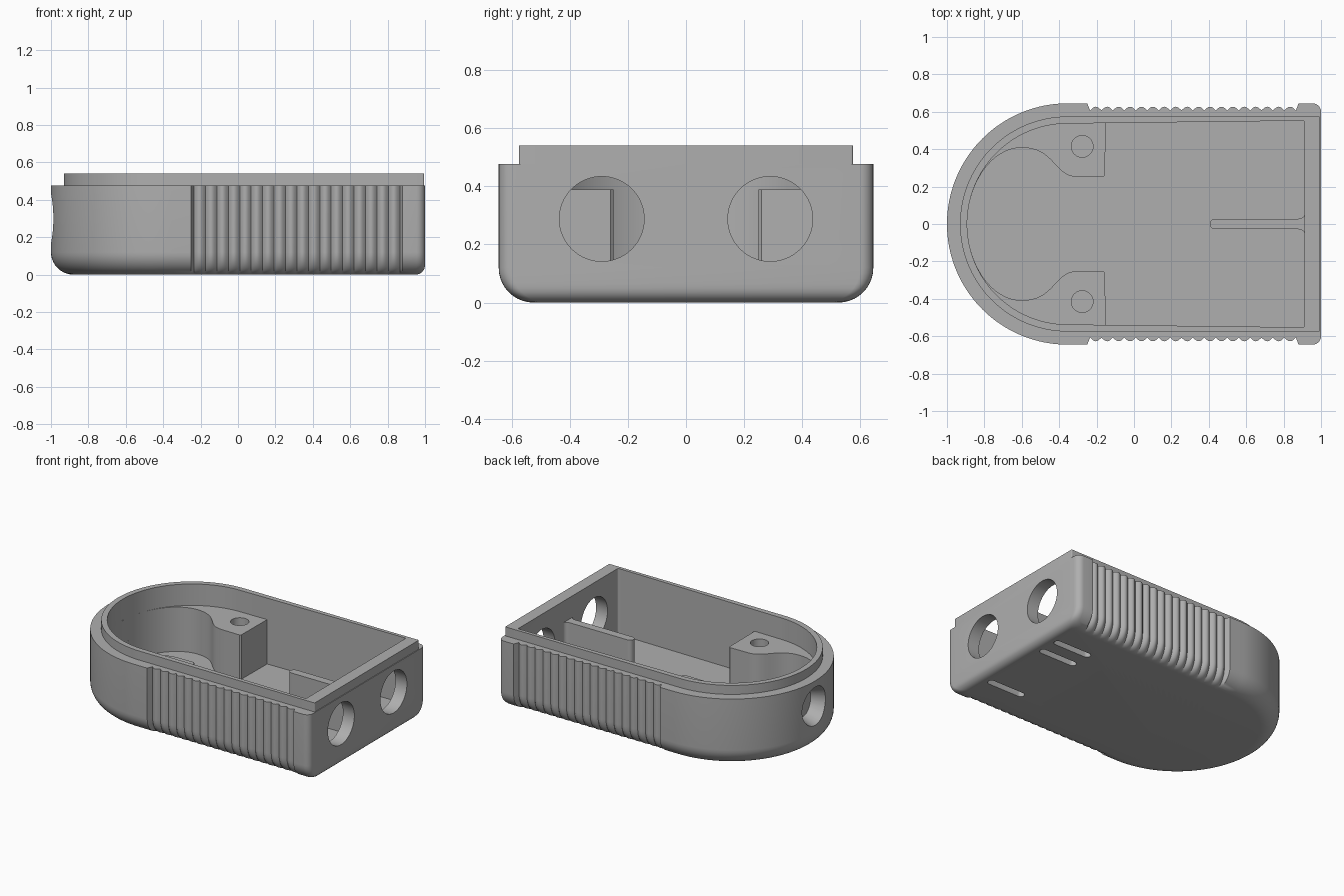
import bpy, bmesh, math
from mathutils import Vector, Matrix
from mathutils.geometry import interpolate_bezier

if "Cube" in bpy.data.objects:
    bpy.data.objects.remove(bpy.data.objects["Cube"])

grey = bpy.data.materials.new("plain grey plastic")
grey.use_nodes = True
colour = (0.43, 0.43, 0.43, 1)
grey.diffuse_color = colour
grey.node_tree.nodes["Principled BSDF"].inputs["Base Color"].default_value = colour

CX, R = -0.355, 0.645             # centre and radius of the rounded end
GRIP0, GRIP1, RIBS, STEPS = -0.235, 0.865, 18, 8
LIP, TOP, FLOOR, BOSS = 0.477, 0.54, 0.08, 0.39


def make_object(name, bm):
    bmesh.ops.recalc_face_normals(bm, faces=bm.faces[:])
    mesh = bpy.data.meshes.new(name)
    bm.to_mesh(mesh)
    bm.free()
    obj = bpy.data.objects.new(name, mesh)
    mesh.materials.append(grey)
    bpy.context.collection.objects.link(obj)
    return obj


def activate(obj):
    bpy.ops.object.select_all(action="DESELECT")
    obj.select_set(True)
    bpy.context.view_layer.objects.active = obj


def smooth(obj):
    activate(obj)
    bpy.ops.object.shade_smooth_by_angle(angle=math.radians(32))


def cut(obj, cutter):
    cutter.hide_render = True
    mod = obj.modifiers.new("cut", "BOOLEAN")
    mod.operation, mod.solver, mod.object = "DIFFERENCE", "EXACT", cutter
    activate(obj)
    bpy.ops.object.modifier_apply(modifier=mod.name)
    bpy.data.objects.remove(cutter)


def prism(name, points, z0, z1):
    bm = bmesh.new()
    face = bm.faces.new([bm.verts.new((x, y, z0)) for x, y in points])
    top = bmesh.ops.extrude_face_region(bm, geom=[face])["geom"]
    verts = [v for v in top if isinstance(v, bmesh.types.BMVert)]
    bmesh.ops.translate(bm, verts=verts, vec=(0, 0, z1 - z0))
    return make_object(name, bm)


def cone(name, centre, r0, r1, depth, along_x=True):
    bm = bmesh.new()
    turn = Matrix.Rotation(math.pi / 2, 4, "Y") if along_x else Matrix()
    bmesh.ops.create_cone(bm, cap_ends=True, segments=64, radius1=r0, radius2=r1,
                          depth=depth, matrix=Matrix.Translation(centre) @ turn)
    return make_object(name, bm)


def grip_depth(x):
    if not GRIP0 - 0.001 <= x <= GRIP1 + 0.001:
        return 0
    t = (x - GRIP0) / (GRIP1 - GRIP0) * RIBS
    return 0.018 + 0.02 * (1 - abs(math.sin(math.pi * t)))


def outline(z, inset, end, corner, grip=0, flare=0):
    """D-shaped ring: round at -x, square at +x, optional grip ribs."""
    w = R - inset
    half = [(CX - w * math.cos(a), w * math.sin(a))
            for a in (math.pi / 2 * i / 40 for i in range(41))]
    n = RIBS * STEPS
    xs = [GRIP0 - 0.015] + [GRIP0 + (GRIP1 - GRIP0) * i / n for i in range(n + 1)] + [GRIP1 + 0.015]
    half += [(x, w + flare * (x - CX) - grip * grip_depth(x)) for x in xs]
    wide = w + flare * (end - CX)
    for i in range(7):
        a = math.pi / 2 * i / 6
        half.append((end - corner + corner * math.sin(a), wide - corner + corner * math.cos(a)))
    return [(x, y, z) for x, y in half + [(x, -y) for x, y in half[:0:-1]]]


def fillet(z, r):
    return r - math.sqrt(r * r - (r - z) ** 2) if z < r else 0


# Shell: rounded bottom, ribbed sides, stepped lip, then the inside wall and floor
rings = []
for z in [0.12 * (1 - math.cos(math.pi / 2 * i / 10)) for i in range(11)] + [LIP]:
    side = fillet(z, 0.12)
    rings.append(outline(z, side, 1 - fillet(z, 0.05), 0.045, 1 - side / 0.12))
rings += [outline(z, 0.07, 0.995, 0.006) for z in (LIP, TOP)]
rings += [outline(z, 0.108, 0.912, 0.01, flare=0.012) for z in (TOP, FLOOR)]
bm = bmesh.new()
loops = [[bm.verts.new(p) for p in ring] for ring in rings]
for low, high in zip(loops, loops[1:]):
    for i in range(len(low)):
        bm.faces.new((low[i - 1], low[i], high[i], high[i - 1]))
bm.faces.new(loops[0])
bm.faces.new(loops[-1])
shell = make_object("case_shell", bm)

# Openings in the flat end and the flared opening in the round end
for s in (-1, 1):
    cut(shell, cone("port_cutter", (0.95, s * 0.29, 0.288), 0.146, 0.146, 0.3))
cut(shell, cone("cable_cutter", (-0.94, 0, 0.30), 0.137, 0.085, 0.14))


def slot_points(x0, x1, y, r):
    ends = [(x1 - r, -90), (x0 + r, 90)]
    return [(cx + r * math.cos(math.radians(a + 18 * i)), y + r * math.sin(math.radians(a + 18 * i)))
            for cx, a in ends for i in range(11)]


# Shallow slots in the underside
for y in (0.33, 0.19, -0.32):
    cut(shell, prism("slot_cutter", slot_points(0.64, 0.93, y, 0.025), -0.05, 0.04))
smooth(shell)

# Screw bosses that sweep round the curved end
curve = []
for a, b, c, d in [((-0.893, 0), (-0.89, 0.22), (-0.76, 0.408), (-0.6, 0.408)),
                   ((-0.6, 0.408), (-0.42, 0.408), (-0.43, 0.25), (-0.30, 0.252))]:
    curve += [tuple(p)[:2] for p in interpolate_bezier(*(Vector((*q, 0)) for q in (a, b, c, d)), 20)][:-1]
curve += [(-0.30, 0.252), (-0.165, 0.25), (-0.155, 0.26), (-0.152, 0.55)]
wall = R - 0.095
curve += [(CX + wall * math.cos(a), wall * math.sin(a))
          for a in (math.pi / 2 * (1 + i / 30) for i in range(31))]
for s, side in ((1, "left"), (-1, "right")):
    boss = prism(side + "_screw_boss", [(x, s * y) for x, y in curve], FLOOR - 0.01, BOSS)
    cut(boss, cone("screw_cutter", (-0.277, s * 0.415, 0.3), 0.058, 0.058, 0.3, False))
    smooth(boss)

# Divider rib with a rounded tip and filleted root
r = 0.028
rib = [(0.405 + r - r * math.cos(a), r * math.sin(a))
       for a in (math.pi * (i / 16 - 0.5) for i in range(17))]
root = [(0.88 + 0.032 * math.sin(a), r + 0.025 * (1 - math.cos(a)))
        for a in (math.pi / 2 * i / 6 for i in range(7))]
rib += root + [(0.93, 0.053), (0.93, -0.053)] + [(x, -y) for x, y in root[::-1]]
smooth(prism("divider_rib", rib, FLOOR - 0.01, BOSS))
